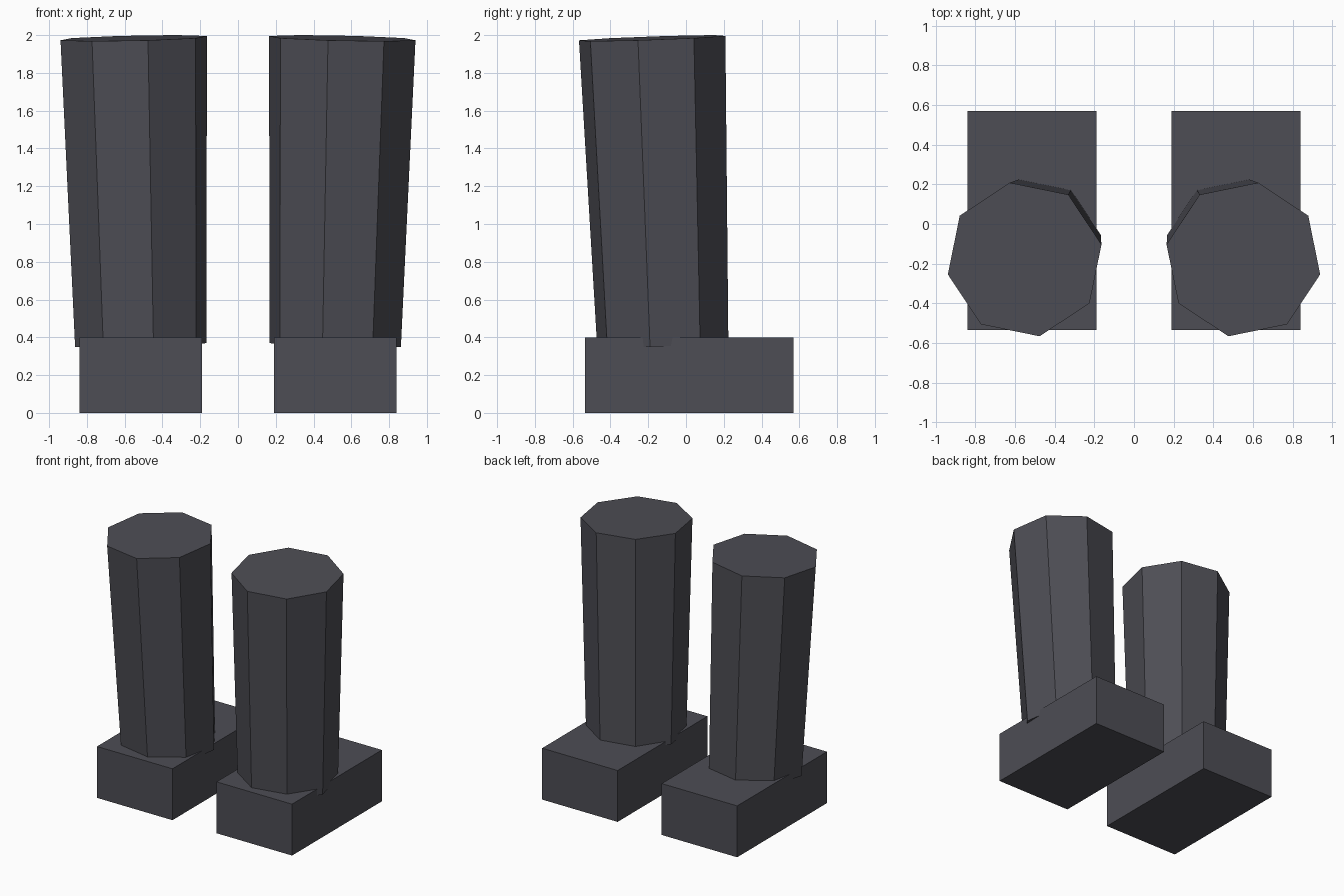
import bpy, bmesh, math
from mathutils import Vector, Matrix

if "Cube" in bpy.data.objects:
    bpy.data.objects.remove(bpy.data.objects["Cube"])

mat = bpy.data.materials.new("dark_grey")
mat.diffuse_color = (0.075, 0.075, 0.09, 1)
mat.use_nodes = True
mat.node_tree.nodes["Principled BSDF"].inputs["Base Color"].default_value = mat.diffuse_color


def add_pair(name, bm):
    """Make an object from the right-hand mesh and mirror it across x = 0."""
    bmesh.ops.recalc_face_normals(bm, faces=bm.faces)
    mesh = bpy.data.meshes.new(name)
    bm.to_mesh(mesh)
    bm.free()
    mesh.materials.append(mat)
    obj = bpy.data.objects.new(name, mesh)
    bpy.context.collection.objects.link(obj)
    mirror = obj.modifiers.new("mirror", 'MIRROR')
    mirror.use_axis[0] = True
    mirror.use_mirror_merge = False


# Feet: plain blocks
bm = bmesh.new()
lo, hi = Vector((0.19, -0.535, 0)), Vector((0.84, 0.57, 0.4))
bmesh.ops.create_cube(bm, size=1, matrix=Matrix.Translation((lo + hi) / 2)
                      @ Matrix.Diagonal((*(hi - lo), 1)))
add_pair("feet", bm)

# Legs: tapered octagonal columns leaning slightly outward and forward
bottom, top = Vector((0.515, -0.123, 0.36)), Vector((0.552, -0.179, 1.984))
axis = top - bottom
lean = Vector((0, 0, 1)).rotation_difference(axis).to_matrix().to_4x4()
bm = bmesh.new()
bmesh.ops.create_cone(bm, cap_ends=True, segments=8, radius1=0.354, radius2=0.395,
                      depth=axis.length,
                      matrix=Matrix.Translation((bottom + top) / 2) @ lean
                      @ Matrix.Rotation(math.radians(-11), 4, 'Z'))
add_pair("legs", bm)
